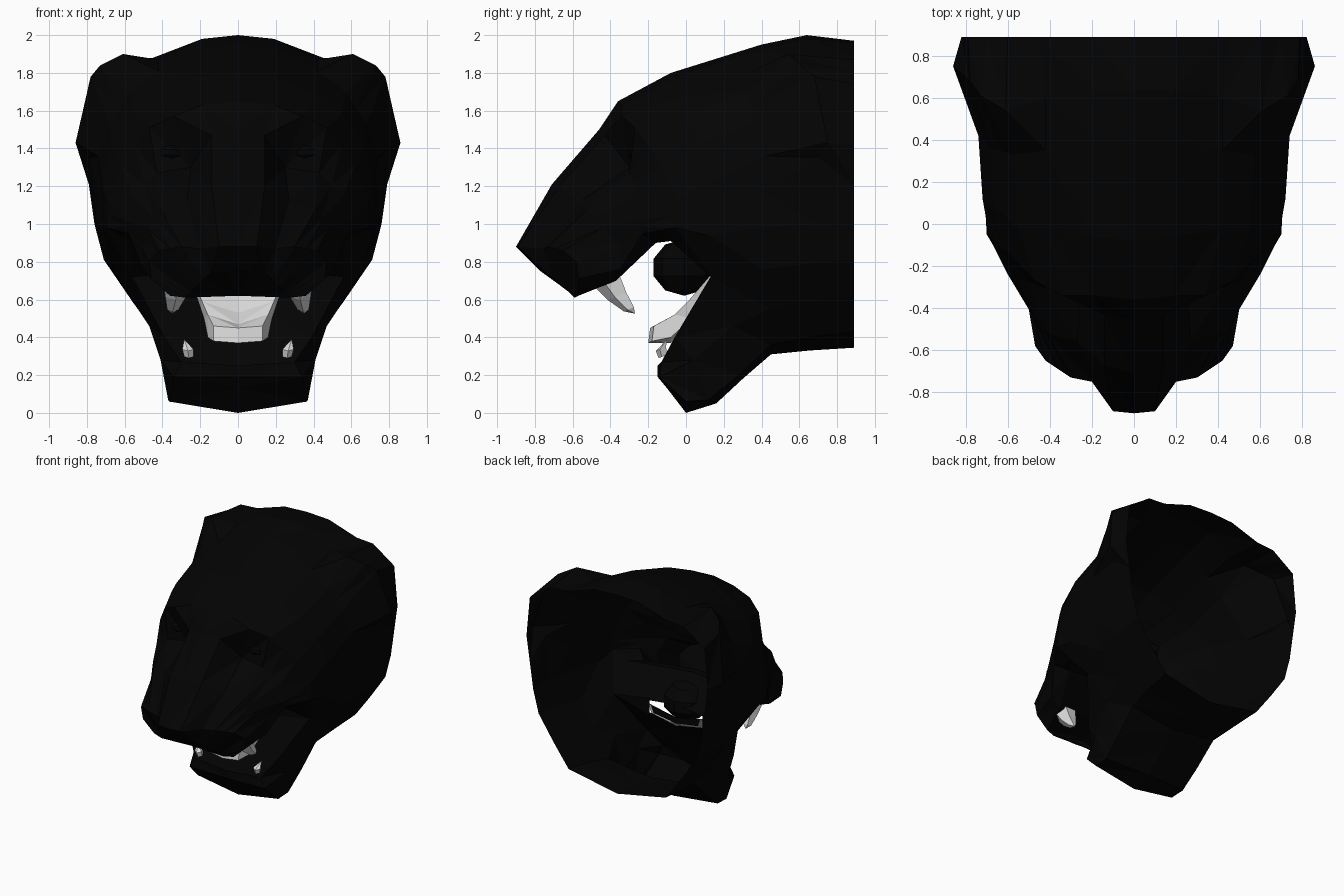
import bpy
import bmesh
from mathutils import Vector

default_cube = bpy.data.objects.get("Cube")
if default_cube:
    bpy.data.objects.remove(default_cube, do_unlink=True)


def make_material(name, colour):
    material = bpy.data.materials.new(name)
    material.use_nodes = True
    material.diffuse_color = (*colour, 1)
    shader = next(n for n in material.node_tree.nodes if n.type == "BSDF_PRINCIPLED")
    shader.inputs["Base Color"].default_value = (*colour, 1)
    shader.inputs["Roughness"].default_value = .8
    return material


black_fur = make_material("black fur", (.001, .001, .001))
ivory = make_material("ivory", (.7, .7, .7))


def finish(name, mesh_builder, material, mirrored=True):
    """Turn a bmesh into a flat shaded object, mirrored across x when asked."""
    bmesh.ops.remove_doubles(mesh_builder, verts=mesh_builder.verts, dist=.001)
    bmesh.ops.recalc_face_normals(mesh_builder, faces=mesh_builder.faces)
    mesh = bpy.data.meshes.new(name)
    mesh_builder.to_mesh(mesh)
    mesh_builder.free()
    mesh.materials.append(material)
    part = bpy.data.objects.new(name, mesh)
    bpy.context.collection.objects.link(part)
    if mirrored:
        modifier = part.modifiers.new("mirror", "MIRROR")
        modifier.use_clip = True
        modifier.merge_threshold = .001
    return part


def add_strips(mesh_builder, lines):
    """Bridge neighbouring lines of equal length with triangulated strips."""
    rows = [[mesh_builder.verts.new(point) for point in line] for line in lines]
    for row, following in zip(rows, rows[1:]):
        for i in range(len(row) - 1):
            a, b, c, d = row[i], row[i + 1], following[i + 1], following[i]
            for corners in ((a, b, c), (a, c, d)):
                if len({tuple(v.co) for v in corners}) == len(corners):
                    mesh_builder.faces.new(corners)


def strips(name, lines, material):
    mesh_builder = bmesh.new()
    add_strips(mesh_builder, lines)
    return finish(name, mesh_builder, material)


def on_centre(line, lift=0):
    return [(0, y, z + lift) for x, y, z in line]


def between(first, second, ear_station, ear_point):
    """Contour line halfway between two others, pulled out at the ear."""
    line = [tuple((Vector(a) + Vector(b)) / 2) for a, b in zip(first, second)]
    line[ear_station] = ear_point
    return line


# Lengthwise contour lines of the left half, nose to open neck
crown = [(0, -.9, .88), (0, -.71, 1.21), (0, -.46, 1.5), (0, -.36, 1.65),
         (0, -.08, 1.8), (0, .4, 1.95), (0, .64, 2), (0, .89, 1.97)]
bridge = [(.1, -.89, .88), (.14, -.67, 1.2), (.14, -.43, 1.47), (.19, -.34, 1.63),
          (.2, -.06, 1.78), (.2, .4, 1.93), (.19, .64, 1.98), (.2, .89, 1.96)]
brow = [(.2, -.75, .87), (.27, -.56, 1.12), (.25, -.3, 1.3), (.34, -.34, 1.57),
        (.42, -.02, 1.68), (.42, .35, 1.81), (.42, .6, 1.87), (.45, .89, 1.88)]
ear_inner = [(.3, -.73, .88), (.41, -.52, 1.08), (.43, -.3, 1.27), (.47, -.27, 1.51),
             (.55, -.02, 1.58), (.57, .33, 1.7), (.61, .54, 1.9), (.6, .89, 1.87)]
ear_outer = [(.42, -.65, .86), (.48, -.44, .98), (.56, -.26, 1.15), (.62, -.12, 1.31),
             (.67, .09, 1.43), (.68, .36, 1.53), (.78, .68, 1.78), (.79, .89, 1.74)]
ear_base = [(.47, -.58, .8), (.51, -.35, .89), (.6, -.24, 1.02), (.69, -.05, 1.12),
            (.72, .12, 1.22), (.74, .42, 1.36), (.86, .75, 1.43), (.82, .89, 1.42)]
cheek = [(.46, -.57, .71), (.5, -.35, .76), (.58, -.23, .95), (.7, -.05, .98),
         (.71, .12, .94), (.73, .4, .98), (.75, .7, 1), (.76, .89, 1)]
lip = [(.36, -.57, .62), (.41, -.37, .7), (.49, -.16, .9), (.57, -.08, .91),
       (.56, .13, .72), (.66, .4, .76), (.69, .65, .79), (.71, .89, .81)]
ear_tip = between(ear_inner, ear_outer, 6, (.73, .61, 1.84))
ear_underside = between(ear_base, cheek, 6, (.79, .7, 1.35))
upper_lines = [crown, bridge, brow, ear_inner, ear_tip, ear_outer,
               ear_base, ear_underside, cheek, lip]
strips("upper_head", upper_lines, black_fur)

# Nose underside and front lip close the muzzle
muzzle_rim = [line[0] for line in upper_lines]
front_lip = [(0, -.78, .76), (.07, -.77, .75), (.14, -.74, .74), (.18, -.7, .71),
             (.2, -.68, .69), (.22, -.66, .67), (.25, -.62, .64), (.26, -.61, .63),
             (.27, -.6, .62), (.28, -.59, .61)]
strips("muzzle_front", [muzzle_rim, front_lip, [(0, -.59, .62)] * len(front_lip)], black_fur)

# Palate over the open mouth
mouth_lip = [front_lip[-1]] + lip[:5]
strips("palate", [mouth_lip, on_centre(mouth_lip, .06)], black_fur)

# Lower jaw and throat, chin to open neck
jaw_rim = [(.3, -.13, .27), (.39, -.06, .4)] + lip[4:]
jaw_side = [(.34, -.14, .19), (.41, .04, .28), (.47, .25, .46),
            (.53, .45, .55), (.56, .65, .59), (.58, .89, .62)]
jaw_edge = [(.365, 0, .06), (.37, .12, .07), (.38, .28, .2),
            (.39, .45, .36), (.42, .65, .4), (.44, .89, .43)]
jaw_keel = [(0, 0, 0), (0, .16, .05), (0, .3, .18),
            (0, .45, .31), (0, .65, .33), (0, .89, .345)]
jaw_lines = [jaw_rim, jaw_side, jaw_edge, jaw_keel]
strips("lower_jaw", jaw_lines, black_fur)
chin_rim = [line[0] for line in jaw_lines]
chin_middle = [(0, -.15, .25), (0, -.15, .19), (0, -.1, .13), jaw_keel[0]]
strips("chin", [chin_rim, chin_middle], black_fur)
strips("jaw_floor", [jaw_rim[:3], on_centre(jaw_rim[:3], -.11)], black_fur)

# Webs of skin closing the mouth corners beside the tongue
strips("mouth_corners", [[lip[4]] * 2, [(.24, .13, .77), (.24, .13, .63)]], black_fur)

# Tongue, a curled slab rising towards the throat
tongue_top = [(0, -.19, .45), (0, -.1, .47), (0, -.01, .53), (0, .12, .67)]
tongue_edge = [(.13, -.17, .46), (.16, -.06, .52), (.19, .01, .59), (.25, .13, .73)]
tongue_side = [(.13, -.18, .38), (.16, -.08, .4), (.18, .03, .5), (.23, .12, .65)]
tongue_base = [(0, -.2, .37), (0, -.08, .37), (0, .03, .46), (0, .12, .61)]
tongue_lines = [tongue_top, tongue_edge, tongue_side, tongue_base]
strips("tongue", tongue_lines, ivory)
strips("tongue_tip", [[line[0] for line in tongue_lines[:2]],
                      [line[0] for line in tongue_lines[:1:-1]]], ivory)

# Dark root filling the open rear end of the tongue inside its pale rim
strips("tongue_root", [[(0, .13, .68), (.22, .135, .72)],
                       [(0, .13, .63), (.2, .13, .66)]], black_fur)


def ball(name, centre, size, segments, mirrored):
    """Low-poly ellipsoid."""
    mesh_builder = bmesh.new()
    bmesh.ops.create_uvsphere(mesh_builder, u_segments=segments,
                              v_segments=segments // 2 + 1, radius=1)
    for vert in mesh_builder.verts:
        vert.co = Vector(a * b for a, b in zip(vert.co, size)) + Vector(centre)
    return finish(name, mesh_builder, black_fur, mirrored)


# Rounded throat behind the palate, and sunken eyes
ball("throat", (0, -.01, .77), (.19, .17, .15), 8, False)
ball("eyes", (.35, -.25, 1.38), (.08, .06, .05), 8, True)


def tooth(name, rings, tip):
    """Five-sided curved tooth through (centre, half width) rings to a point."""
    mesh_builder = bmesh.new()
    compass = [(0, -1), (1, -.3), (.6, .8), (-.6, .8), (-1, -.3), (0, -1)]
    lines = [[(x + r * u, y + r * v, z + r * v * .4) for u, v in compass]
             for (x, y, z), r in rings]
    add_strips(mesh_builder, lines + [[tip] * len(compass)])
    return finish(name, mesh_builder, ivory)


# Curved upper fangs and small lower canines
tooth("upper_fangs", [((.32, -.41, .7), .075), ((.33, -.36, .62), .055),
                      ((.345, -.3, .55), .03)], (.35, -.27, .525))
tooth("lower_canines", [((.26, -.12, .3), .025), ((.265, -.13, .34), .03)], (.285, -.1, .39))
